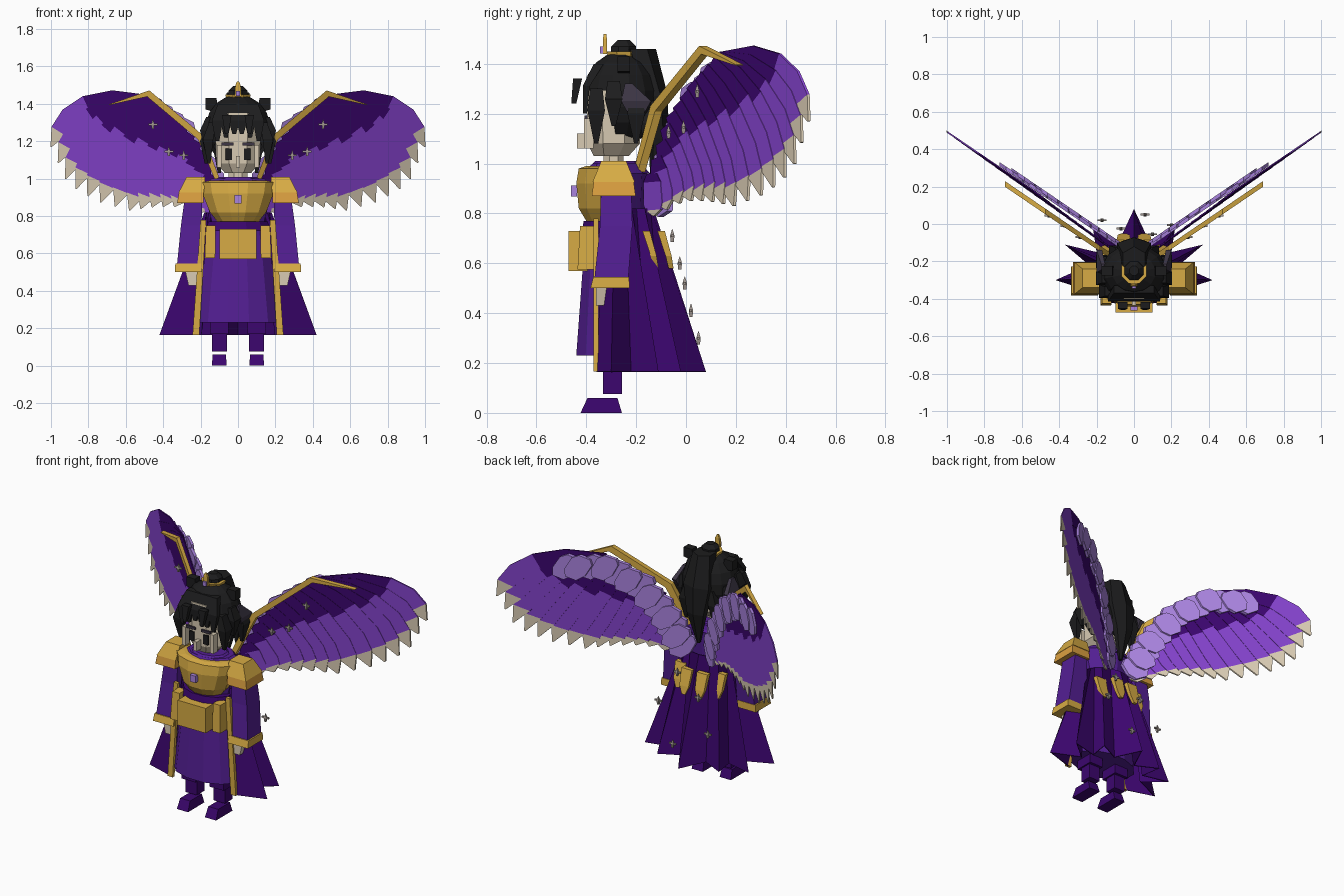
import bpy, bmesh
from math import sin, cos, pi, atan2
from mathutils import Vector

cube = bpy.data.objects.get("Cube")
if cube:
    bpy.data.objects.remove(cube)


def material(name, r, g, b):
    m = bpy.data.materials.new(name)
    m.use_nodes = True
    colour = [(c / 255) ** 2.2 for c in (r, g, b)] + [1]
    m.diffuse_color = colour
    m.node_tree.nodes["Principled BSDF"].inputs["Base Color"].default_value = colour
    return m


dark = material("dark purple", 62, 14, 110)
robe = material("robe purple", 84, 36, 146)
plume = material("feather purple", 130, 68, 202)
lavender = material("lavender", 168, 130, 222)
gold = material("gold", 214, 170, 70)
amber = material("amber", 218, 158, 66)
cream = material("cream", 216, 202, 178)
black = material("hair black", 34, 34, 35)
slate = material("slate", 62, 56, 70)
silver = material("silver", 158, 148, 142)


def finish(name, bm, *mats):
    bmesh.ops.recalc_face_normals(bm, faces=bm.faces[:])
    mesh = bpy.data.meshes.new(name)
    bm.to_mesh(mesh)
    bm.free()
    for m in mats:
        mesh.materials.append(m)
    ob = bpy.data.objects.new(name, mesh)
    bpy.context.collection.objects.link(ob)
    return ob


def skin_rings(bm, loops, mats=None):
    """Join vertex loops into a closed solid."""
    n = len(loops[0])
    for k in range(len(loops) - 1):
        for i in range(n):
            j = (i + 1) % n
            f = bm.faces.new((loops[k][i], loops[k][j], loops[k + 1][j], loops[k + 1][i]))
            f.material_index = mats[k] if mats else 0
    bm.faces.new(loops[0])
    bm.faces.new(loops[-1]).material_index = mats[-1] if mats else 0


def stack(name, mat, rings, n=4, twin=False):
    """Solid through rings of (x, y, z, half width, half depth)."""
    for side, label in ((1, "left_"), (-1, "right_")) if twin else ((1, ""),):
        bm = bmesh.new()
        loops = []
        for x, y, z, rx, ry in rings:
            loop = []
            for i in range(n):
                a = (2 * i + 1) * pi / n
                s = 1 / cos(pi / n)
                loop.append(bm.verts.new((side * (x + rx * s * cos(a)), y + ry * s * sin(a), z)))
            loops.append(loop)
        skin_rings(bm, loops)
        finish(label + name, bm, mat)


def box(name, mat, x, y, z, rx, ry, rz, twin=False):
    stack(name, mat, [(x, y, z - rz, rx, ry), (x, y, z + rz, rx, ry)], twin=twin)


# Legs and shoes
stack("shoe", dark, [(.1, -.34, 0, .04, .083), (.1, -.335, .06, .035, .06)], twin=True)
box("leg", dark, .1, -.295, .2, .04, .038, .125, True)
box("trouser", dark, .1, -.3, .35, .05, .06, .18, True)

# Robe, torso and front skirt
stack("torso", robe, [(0, -.27, .5, .16, .1), (0, -.27, .77, .14, .1),
                      (0, -.27, .96, .19, .11), (0, -.27, 1, .14, .1)], 10)
stack("collar", robe, [(0, -.28, .96, .16, .13), (0, -.28, 1.01, .1, .08)], 10)
stack("front_skirt", robe, [(0, -.3, .23, .22, .14), (0, -.3, .57, .18, .115),
                            (0, -.3, .75, .15, .1)], 12)
stack("belt", dark, [(0, -.3, .72, .17, .12), (0, -.3, .77, .16, .11)], 12)
stack("chest_plate", gold, [(0, -.31, .77, .11, .09), (0, -.31, .82, .15, .12),
                            (0, -.31, .92, .19, .13), (0, -.31, .98, .2, .12),
                            (0, -.31, .99, .15, .09)], 12)
box("chest_gem", lavender, 0, -.45, .89, .02, .012, .022)

# Pleated cloak: star-shaped hem drawn up to the waist
hem = [(0, .08), (.08, -.09), (.22, -.02), (.2, -.15), (.37, -.11),
       (.24, -.22), (.42, -.3), (.23, -.36)]
hem = [(-x, y) for x, y in hem[:0:-1]] + hem
bm = bmesh.new()
pairs = []
for x, y in hem:
    a = atan2(x, y + .28)
    pairs.append((bm.verts.new((x, y, .165)),
                  bm.verts.new((.18 * sin(a), -.28 + .15 * cos(a), .82))))
for p, q in zip(pairs, pairs[1:]):
    bm.faces.new((p[0], q[0], q[1], p[1]))
cloak = finish("cloak", bm, dark)
cloak.modifiers.new("thickness", "SOLIDIFY").thickness = .008
stack("cloak_trim", gold, [(.225, -.36, .165, .018, .01), (.185, -.36, .78, .015, .01)], twin=True)

# Waist plates
box("waist_plate", gold, 0, -.43, .65, .1, .042, .08)
stack("waist_plate_side", gold, [(.15, -.4, .575, .028, .035), (.145, -.39, .75, .026, .035)], twin=True)
for k, x in enumerate((.055, .14)):
    y = -.1 - k * .06
    stack("back_tab_" + str(k), gold, [(x, y + .04, .58, .012, .01), (x, y + .03, .63, .032, .012),
                                      (x, y, .73, .038, .015)], twin=True)

# Arms
stack("sleeve", robe, [(.265, -.3, .53, .062, .068), (.25, -.28, .75, .055, .065),
                       (.235, -.28, .93, .045, .06)], twin=True)
stack("cuff", gold, [(.265, -.305, .5, .073, .078), (.265, -.3, .545, .07, .072)], twin=True)
stack("hand", cream, [(.235, -.335, .43, .03, .025), (.245, -.325, .52, .04, .035)], twin=True)
stack("shoulder_band", amber, [(.255, -.29, .87, .07, .088), (.25, -.29, .93, .065, .08)], twin=True)
stack("shoulder_pad", gold, [(.25, -.29, .925, .068, .085), (.225, -.29, 1.01, .05, .05)], twin=True)

# Head and face
stack("neck", cream, [(0, -.29, .97, .05, .04), (0, -.29, 1.06, .05, .04)], 8)
stack("head", cream, [(0, -.3, 1.03, .07, .07), (0, -.29, 1.08, .115, .105),
                      (0, -.29, 1.35, .125, .11)], 8)
box("nose", cream, 0, -.415, 1.09, .012, .022, .03)
box("eye", black, .05, -.396, 1.13, .017, .006, .03, True)
box("brow", slate, .055, -.401, 1.185, .032, .006, .008, True)
box("cheek_guard", cream, .1, -.39, 1.12, .012, .02, .06, True)

# Hair shell with the face opening removed
bm = bmesh.new()
bmesh.ops.create_uvsphere(bm, u_segments=14, v_segments=9, radius=1)
for v in bm.verts:
    v.co = Vector((v.co.x * .18, v.co.y * .155 - .26, v.co.z * .19 + 1.26))
gone = [f for f in bm.faces if f.calc_center_median().y < -.28 and f.calc_center_median().z < 1.28]
bmesh.ops.delete(bm, geom=gone, context="FACES")
finish("hair", bm, black)
stack("back_tail", black, [(0, -.13, .9, .01, .01), (0, -.11, 1.1, .06, .035),
                           (0, -.13, 1.27, .09, .05), (0, -.19, 1.46, .06, .06)], 6)
locks = [(.155, -.36, 1.08, .22), (.17, -.29, 1.15, .18), (.17, -.2, 1.08, .2), (.1, -.15, 1.03, .22)]
for k, (x, y, z, h) in enumerate(locks):
    stack("side_lock_" + str(k), black, [(x, y, z, .008, .008), (x + .005, y, z + h * .6, .028, .035),
                                         (x - .02, y, z + h, .02, .025)], twin=True)
for k, x in enumerate((.02, .065, .11)):
    stack("fringe_" + str(k), black, [(x, -.405, 1.24 - k * .02, .01, .008),
                                      (x, -.4, 1.31, .03, .014), (x * .8, -.35, 1.4, .02, .02)], twin=True)
stack("front_wisp", black, [(.06, -.45, 1.24, .01, .01), (.06, -.435, 1.34, .025, .018)], twin=True)
stack("temple_flap", slate, [(.175, -.2, 1.17, .008, .015), (.185, -.2, 1.25, .015, .06),
                             (.165, -.23, 1.32, .01, .015)], twin=True)
stack("hair_shard", black, [(.08, -.25, 1.35, .02, .02), (.14, -.25, 1.37, .035, .025),
                            (.145, -.25, 1.43, .03, .025)], twin=True)

# Top knot and crown
stack("top_knot", black, [(0, -.25, 1.39, .052, .052), (0, -.25, 1.47, .05, .05),
                          (0, -.25, 1.495, .025, .025)], 8)
stack("crown", gold, [(0, -.25, 1.4, .055, .055), (0, -.25, 1.45, .068, .068)], 8)
stack("crown_spike", gold, [(0, -.325, 1.44, .018, .008), (0, -.325, 1.5, .014, .008),
                            (0, -.325, 1.52, .005, .005)])
box("crown_gem", lavender, 0, -.338, 1.455, .012, .006, .014)


# Wings: flat ribbons laid in a slanted plane
def along(points, t):
    """Point at fraction t along an evenly spaced polyline."""
    s = min(t, .9999) * (len(points) - 1)
    i = int(s)
    return Vector(points[i]).lerp(Vector(points[i + 1]), s - i)


def ribbon(bm, side, path, widths, mats, off, depth):
    loops = []
    for i, p in enumerate(path):
        d = (path[min(i + 1, len(path) - 1)] - path[max(i - 1, 0)]).normalized()
        across = Vector((-d.y, d.x)) * widths[i] / 2
        loop = []
        for q, o in ((p + across, off), (p - across, off), (p - across, off + depth), (p + across, off + depth)):
            loop.append(bm.verts.new((side * q.x, .68 * q.x - .205 + o, q.y)))
        loops.append(loop)
    skin_rings(bm, loops, mats)


roots = [(.12, .96), (.2, 1.18), (.33, 1.32), (.46, 1.42), (.5, 1.42)]
tips = [(.13, .79), (.3, .85), (.44, .85), (.58, .83), (.76, .88), (.91, .97), (1, 1.17)]
arm = [(.09, .88), (.16, 1.06), (.29, 1.26), (.46, 1.38), (.65, 1.38)]
bone = [Vector(p) for p in ((.1, .97), (.2, 1.22), (.48, 1.455), (.69, 1.395))]
COUNT = 15
SCALES = 13
for side, label in ((1, "left_"), (-1, "right_")):
    # Long feathers: dark base, purple vane, cream tip
    bm = bmesh.new()
    for k in range(COUNT):
        t = k / (COUNT - 1)
        a, c = along(roots, t), along(tips, t)
        b = (a + c) / 2 + Vector((.12, .2)) * t * t
        edge = .2 + .3 * t + .04 * (k % 2)
        steps = (0, edge / 2, edge, .7, .86, 1)
        path = [a * (1 - s) ** 2 + b * 2 * s * (1 - s) + c * s * s for s in steps]
        ribbon(bm, side, path, (.06, .08, .1, .11, .09, .006), (0, 0, 1, 1, 2), .002 * k - .015, .01)
    finish(label + "wing_feathers", bm, dark, plume, cream)
    # Overlapping scales on the back of the wing
    bm = bmesh.new()
    for k in range(SCALES):
        t = k / (SCALES - 1)
        p = along(arm, t)
        d = (along(tips, t * .8) - p).normalized() * .15
        path = [p + d * s for s in (-.4, -.2, .3, .6)]
        ribbon(bm, side, path, (.06, .11, .11, .06), (0, 0, 0), .025 + .012 * (k % 2), .022)
    finish(label + "wing_scales", bm, lavender)
    # Gold leading edge
    bm = bmesh.new()
    ribbon(bm, side, bone, (.025, .035, .035, .004), (0, 0, 0), -.065, .03)
    finish(label + "wing_bone", bm, gold)

# Floating sparkles
sparkles = [(.06, .05, .3), (-.17, .02, .41), (.2, -.005, .52), (-.07, -.025, .6), (.1, -.055, .71)]
for x, y, z in ((.455, .045, 1.29), (.37, -.01, 1.145), (.29, -.07, 1.125)):
    sparkles += [(x, y, z), (-x, y, z)]
for k, (x, y, z) in enumerate(sparkles):
    stack("sparkle_" + str(k), silver, [(x, y, z - .025, .005, .006), (x, y, z, .008, .009),
                                        (x, y, z + .027, .001, .001)])
    box("sparkle_bar_" + str(k), silver, x, y, z, .024, .005, .005)
